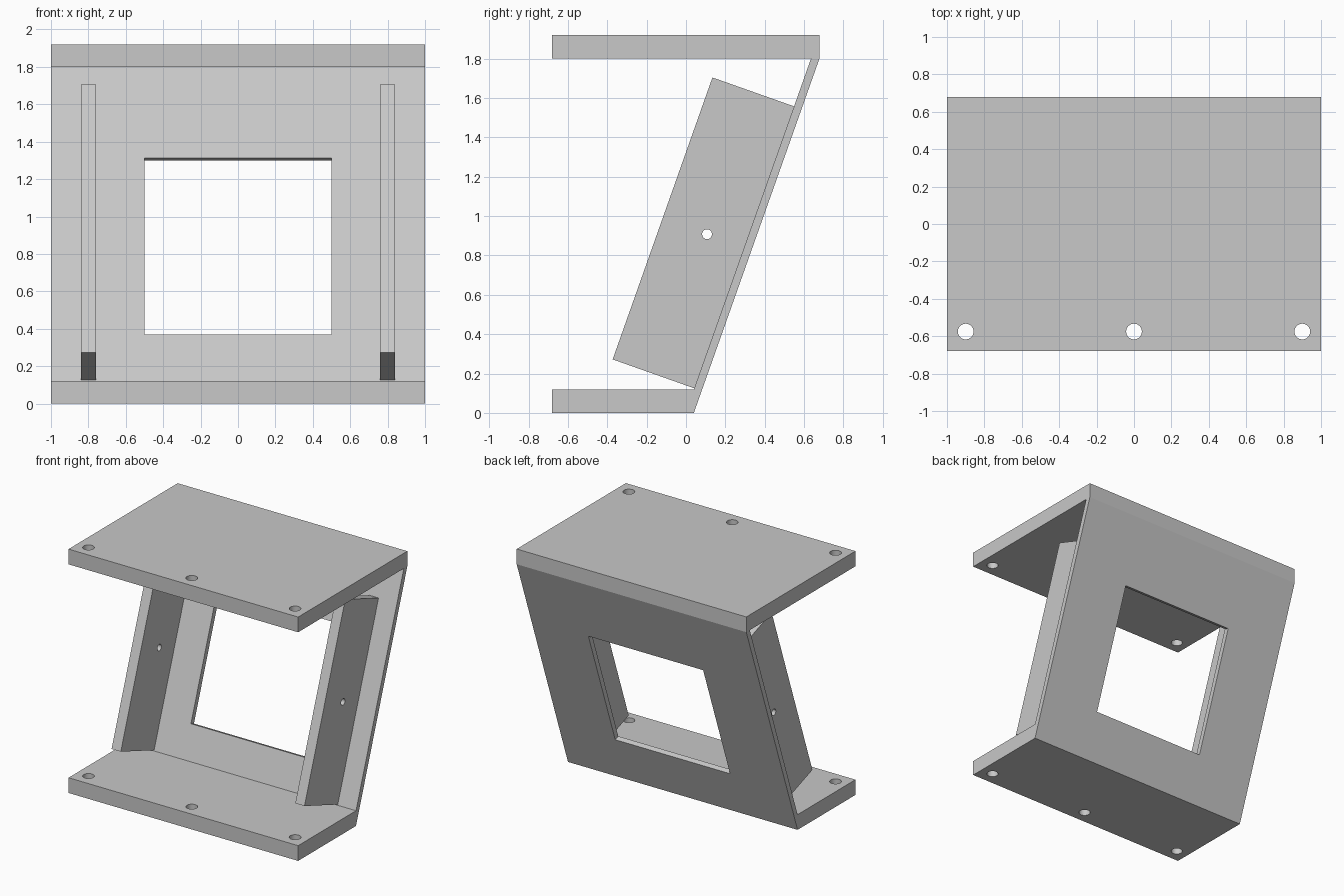
import bpy, bmesh, math
from mathutils import Matrix, Vector

if "Cube" in bpy.data.objects:
    bpy.data.objects.remove(bpy.data.objects["Cube"], do_unlink=True)

TILT = math.atan2(0.637, 1.8)
LEAN = Matrix.Rotation(-TILT, 4, "X")
FOOT = Vector((0, 0.042, 0.125))      # inner foot of the sloped wall

grey = bpy.data.materials.new("plain_grey")
grey.use_nodes = True
grey.diffuse_color = (0.58, 0.58, 0.58, 1)
grey.node_tree.nodes["Principled BSDF"].inputs["Base Color"].default_value = grey.diffuse_color


def make(name, bm):
    bmesh.ops.recalc_face_normals(bm, faces=bm.faces)
    mesh = bpy.data.meshes.new(name)
    bm.to_mesh(mesh)
    bm.free()
    mesh.materials.append(grey)
    obj = bpy.data.objects.new(name, mesh)
    bpy.context.collection.objects.link(obj)
    return obj


def on_wall(x, out, along):
    """Point in wall coordinates: distance in front of the wall and up its slope."""
    return FOOT + Vector((x, 0, 0)) + LEAN.to_3x3() @ Vector((0, -out, along))


def leaning_box(name, size, centre):
    bm = bmesh.new()
    bmesh.ops.create_cube(bm, size=1, matrix=Matrix.Translation(centre) @ LEAN @ Matrix.Diagonal((*size, 1)))
    return make(name, bm)


def rod(name, radius, length, centre, turn=Matrix()):
    bm = bmesh.new()
    bmesh.ops.create_cone(bm, cap_ends=True, segments=32, radius1=radius, radius2=radius,
                          depth=length, matrix=Matrix.Translation(centre) @ turn)
    return make(name, bm)


def cut(obj, cutter):
    cutter.hide_render = True
    mod = obj.modifiers.new("cut", "BOOLEAN")
    mod.operation = "DIFFERENCE"
    mod.solver = "EXACT"
    mod.object = cutter
    bpy.context.view_layer.objects.active = obj
    bpy.ops.object.modifier_apply(modifier=mod.name)
    bpy.data.objects.remove(cutter, do_unlink=True)


# Base plate, sloped wall and top plate as one extruded side profile
profile = [(-0.68, 0), (0.04, 0), (0.678, 1.8), (0.678, 1.92), (-0.68, 1.92),
           (-0.68, 1.8), (0.635, 1.8), (0.04, 0.12), (-0.68, 0.12)]
bm = bmesh.new()
side = bm.faces.new([bm.verts.new((-1, y, z)) for y, z in profile])
extruded = bmesh.ops.extrude_face_region(bm, geom=[side])
bmesh.ops.translate(bm, vec=(2, 0, 0), verts=[v for v in extruded["geom"] if isinstance(v, bmesh.types.BMVert)])
body = make("bracket_body", bm)

# Square window cut square to the wall
cut(body, leaning_box("window_cutter", (1, 0.3, 1), on_wall(0, 0, 0.76)))

# Screw holes through both plates
for x in (-0.9, 0, 0.9):
    cut(body, rod("screw_cutter", 0.042, 3, (x, -0.575, 1)))

# Side fins with a cross hole, slightly sunk into the wall
parts = [body]
for name, x in (("left_fin", 0.8), ("right_fin", -0.8)):
    fin = leaning_box(name, (0.08, 0.45, 1.52), on_wall(x, 0.215, 0.76))
    cut(fin, rod("pin_cutter", 0.025, 0.4, on_wall(x, 0.2, 0.76), Matrix.Rotation(math.pi / 2, 4, "Y")))
    parts.append(fin)

# Smooth hole walls, crisp edges
bpy.ops.object.select_all(action="DESELECT")
for obj in parts:
    obj.select_set(True)
bpy.context.view_layer.objects.active = body
bpy.ops.object.shade_smooth_by_angle(angle=math.radians(15))
